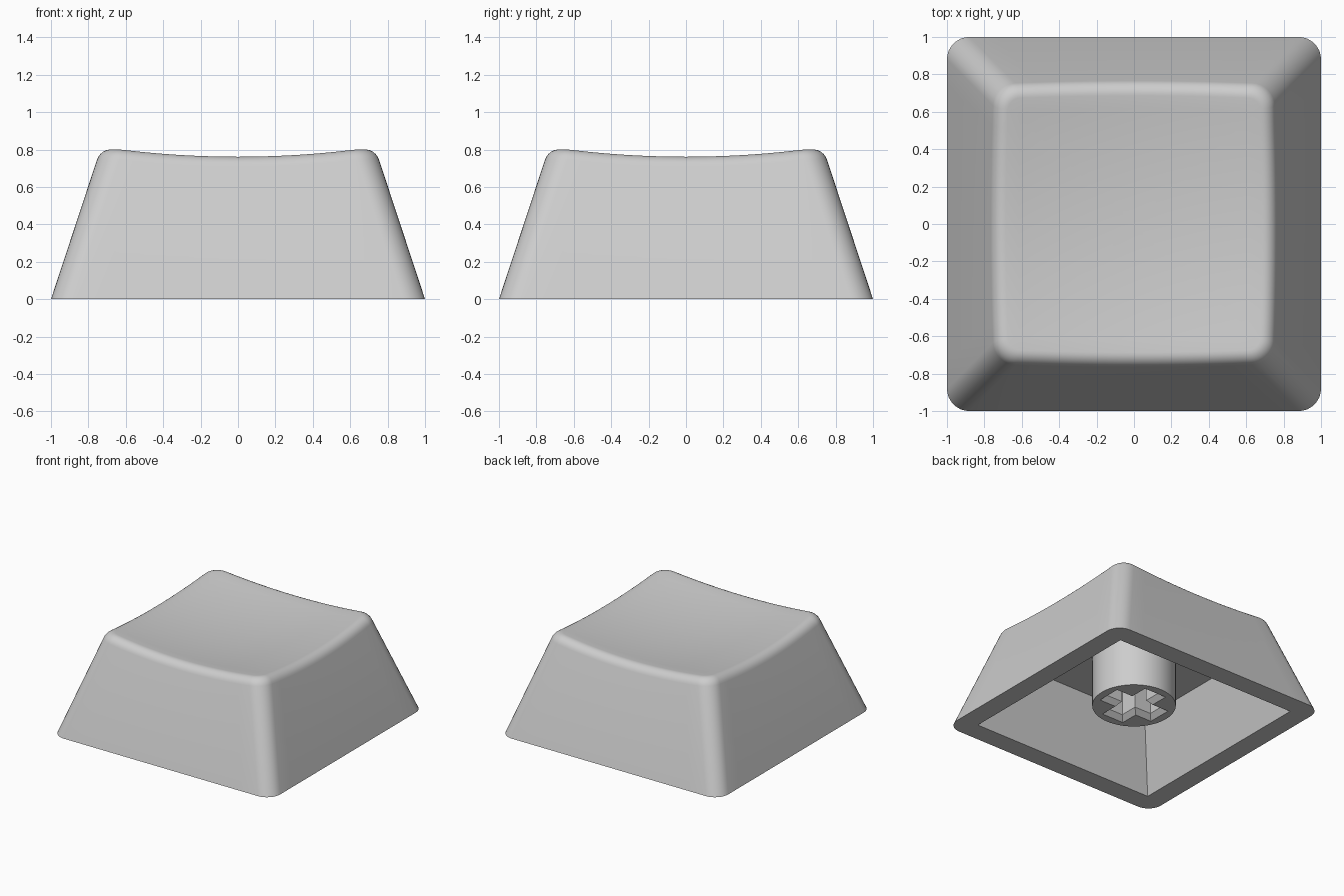
import bpy, bmesh, math

if "Cube" in bpy.data.objects:
    bpy.data.objects.remove(bpy.data.objects["Cube"])

DRAFT, RADIUS, SIDE_STEPS, ARC_STEPS = 0.33, 0.12, 12, 8

grey = bpy.data.materials.new("mid grey plastic")
grey.diffuse_color = (0.61, 0.61, 0.61, 1)
grey.use_nodes = True
grey.node_tree.nodes["Principled BSDF"].inputs["Base Color"].default_value = grey.diffuse_color


def dish(x, y):
    """Height of the shallow scooped top."""
    return 0.713 + 0.102 * (x * x + y * y)


def quarter_turns(points):
    """Repeat 2D points four times around the centre."""
    out = []
    for q in range(4):
        c, s = round(math.cos(q * math.pi / 2)), round(math.sin(q * math.pi / 2))
        out += [(c * x - s * y, s * x + c * y) for x, y in points]
    return out


def outline():
    """Parameters of a rounded square: (straight x, straight y, arc x, arc y)."""
    base = [(1, -1 + 2 * i / SIDE_STEPS) for i in range(SIDE_STEPS)] + [(1, 1)] * ARC_STEPS
    angles = [math.pi / 2 * i / ARC_STEPS for i in range(ARC_STEPS)]
    arcs = [(1, 0)] * SIDE_STEPS + [(math.cos(a), math.sin(a)) for a in angles]
    return [a + b for a, b in zip(quarter_turns(base), quarter_turns(arcs))]


def place(p, half, r):
    return p[0] * (half - r) + p[2] * r, p[1] * (half - r) + p[3] * r


def rounded_edge(p):
    """Arc from the sloping wall over the lip and into the dish."""
    z = 0.78
    for _ in range(6):
        half = 1 - DRAFT * z
        x, y = place(p, half, RADIUS)
        z = dish(x, y)
    low = (*place(p, half + DRAFT * 0.06, RADIUS), z - 0.06)
    ix, iy = place(p, half - 0.06, 0.06)
    inner = (ix, iy, dish(ix, iy))
    arc = []
    for i in range(7):
        t = i / 6
        w = ((1 - t) ** 2, 2 * t * (1 - t) * 0.77, t * t)
        arc.append(tuple((w[0] * a + w[1] * b + w[2] * c) / sum(w)
                         for a, b, c in zip(low, (x, y, z), inner)))
    return arc


def skin(bm, rings):
    """Join successive rings of points with quads; return the vertex loops."""
    loops = [[bm.verts.new(co) for co in ring] for ring in rings]
    n = len(rings[0])
    for a, b in zip(loops, loops[1:]):
        for i in range(n):
            j = (i + 1) % n
            bm.faces.new((a[i], a[j], b[j], b[i]))
    return loops


def finish(bm, name):
    bmesh.ops.recalc_face_normals(bm, faces=bm.faces)
    mesh = bpy.data.meshes.new(name)
    bm.to_mesh(mesh)
    bm.free()
    mesh.materials.append(grey)
    ob = bpy.data.objects.new(name, mesh)
    bpy.context.collection.objects.link(ob)
    bpy.ops.object.select_all(action='DESELECT')
    ob.select_set(True)
    bpy.context.view_layer.objects.active = ob
    bpy.ops.object.shade_smooth_by_angle(angle=math.radians(30))


# Hollow cap: cavity, rim, sloping walls, rounded lip and scooped top
params = outline()
rings = [[(*place(p, 0.661, 0), 0.537) for p in params],
         [(*place(p, 0.835, 0), 0) for p in params],
         [(*place(p, 1, RADIUS), 0) for p in params]]
rings += [list(r) for r in zip(*[rounded_edge(p) for p in params])]
lip = rings[-1]
for k in range(9, 0, -1):
    s = k / 10
    rings.append([(x * s, y * s, dish(x * s, y * s)) for x, y, _ in lip])

bm = bmesh.new()
loops = skin(bm, rings)
bm.faces.new(loops[0])
centre = bm.verts.new((0, 0, dish(0, 0)))
n = len(params)
for i in range(n):
    bm.faces.new((loops[-1][i], loops[-1][(i + 1) % n], centre))
bmesh.ops.remove_doubles(bm, verts=bm.verts, dist=1e-5)
finish(bm, "cap_shell")


# Round stem with a cross-shaped socket, chamfered at its mouth
def cross(length, width, z):
    corners = quarter_turns(((length, -width), (length, width), (width, width)))
    return [(x, y, z) for x, y in corners]


def circle(z):
    return [(0.315 * math.cos(math.tau * i / 64), 0.315 * math.sin(math.tau * i / 64), z)
            for i in range(64)]


BOTTOM, TOP = 0.11, 0.545
bm = bmesh.new()
outer = skin(bm, [circle(BOTTOM), circle(TOP)])
socket = skin(bm, [cross(0.25, 0.10, BOTTOM), cross(0.215, 0.065, BOTTOM + 0.04),
                   cross(0.215, 0.065, TOP)])
for k in (0, -1):
    edges = [bm.edges.get((vs[i - 1], vs[i]))
             for vs in (outer[k], socket[k]) for i in range(len(vs))]
    bmesh.ops.triangle_fill(bm, edges=edges, use_beauty=True)
finish(bm, "stem")
